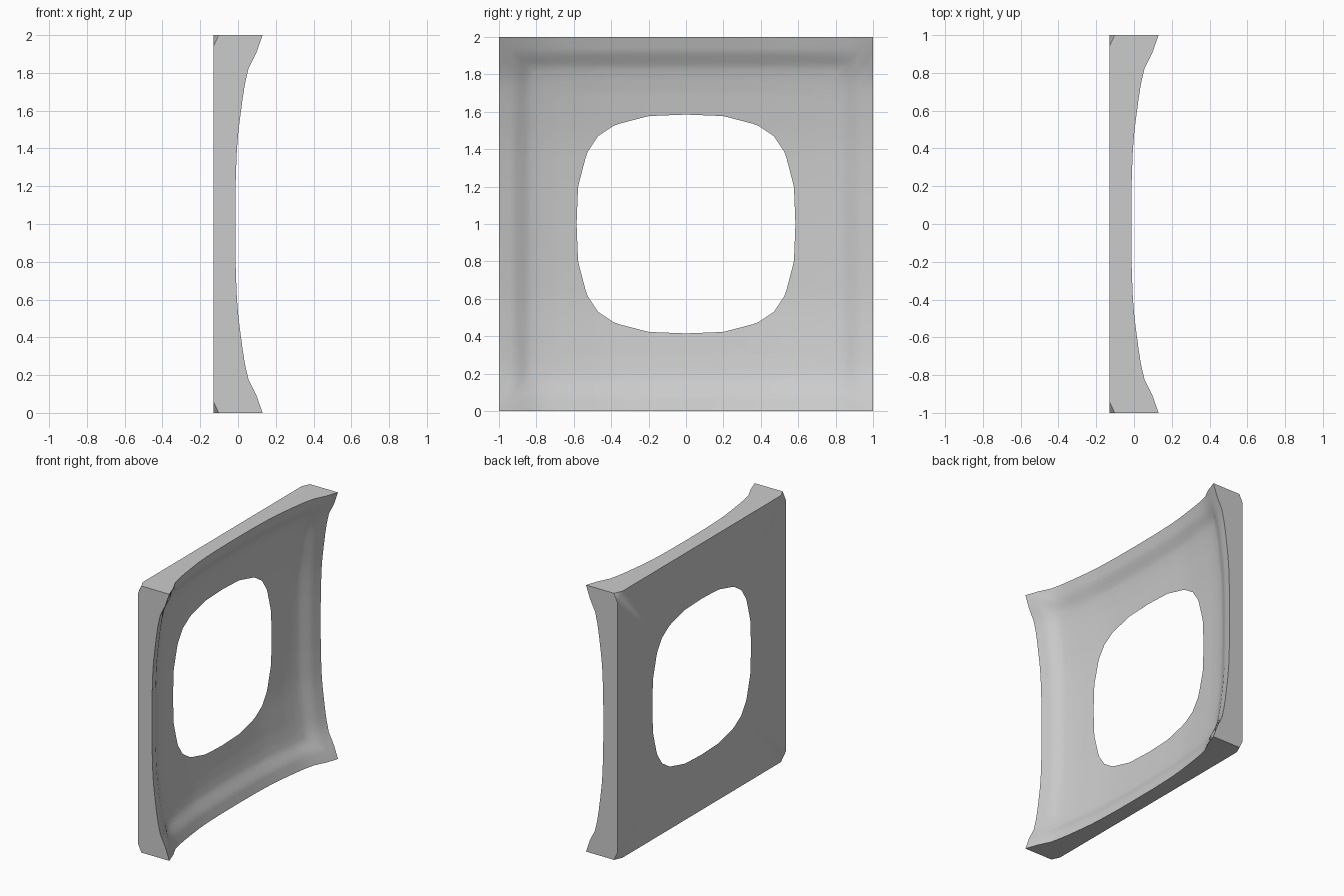
import bpy, bmesh, math
from mathutils import Vector

cube = bpy.data.objects.get("Cube")
if cube:
    bpy.data.objects.remove(cube, do_unlink=True)

BACK, BASE = -0.13, -0.158   # back plane, lowest level of the dish
SIDE, RINGS = 32, 22         # segments per side, rings from hole to rim

# Rise of the dish away from the middle, used along both axes
RISE = [(0, 0), (.2, .001), (.38, .007), (.47, .014), (.53, .021), (.585, .028),
        (.7, .043), (.78, .058), (.84, .074), (.92, .119), (1, .144)]


def rise(t):
    t = min(abs(t), 1)
    for (a, ha), (b, hb) in zip(RISE, RISE[1:]):
        if t <= b:
            return ha + (hb - ha) * (t - a) / (b - a)
    return RISE[-1][1]


def dish(y, z):
    return BASE + rise(y) + rise(z)


def hole_scale(y, z):
    # Where the dish cuts through the back plane in this direction
    lo, hi = 0, 1
    for _ in range(30):
        mid = (lo + hi) / 2
        if dish(y * mid, z * mid) < BACK:
            lo = mid
        else:
            hi = mid
    return hi


# Points around the square outline
outline = []
for quarter in range(4):
    c, s = [(1, 0), (0, 1), (-1, 0), (0, -1)][quarter]
    for i in range(SIDE):
        u = math.tan(math.pi / 4 * (2 * i / SIDE - 1))
        outline.append((c - s * u, s + c * u))

bm = bmesh.new()

# Dished front: rings from the thin hole edge out to the square rim
rings = []
for r in range(RINGS + 1):
    ring = []
    for y, z in outline:
        k = hole_scale(y, z)
        k += (1 - k) * r / RINGS
        x = BACK if r == 0 else dish(y * k, z * k)
        ring.append(bm.verts.new((x, y * k, z * k + 1)))
    rings.append(ring)

# Outer walls and flat back close the ring at the hole edge
rings.append([bm.verts.new((BACK, y, z + 1)) for y, z in outline])
rings.append(rings[0])
n = len(outline)
for a, b in zip(rings, rings[1:]):
    for i in range(n):
        j = (i + 1) % n
        bm.faces.new((a[i], b[i], b[j], a[j]))

# Small cut on each corner of the back
for sy in (-1, 1):
    for sz in (-1, 1):
        normal = Vector((-1 / .028, sy / .06, sz / .06)).normalized()
        point = Vector((BACK, sy * .94, 1 + sz))
        bmesh.ops.bisect_plane(bm, geom=bm.verts[:] + bm.edges[:] + bm.faces[:],
                               plane_co=point, plane_no=normal, clear_outer=True)
        bmesh.ops.holes_fill(bm, edges=[e for e in bm.edges if e.is_boundary])
bmesh.ops.recalc_face_normals(bm, faces=bm.faces)

mesh = bpy.data.meshes.new("dished_panel")
bm.to_mesh(mesh)
bm.free()
panel = bpy.data.objects.new("dished_panel", mesh)
bpy.context.collection.objects.link(panel)

# Plain grey
grey = bpy.data.materials.new("light_grey")
grey.use_nodes = True
colour = (0.6, 0.6, 0.6, 1)
grey.diffuse_color = colour
grey.node_tree.nodes["Principled BSDF"].inputs["Base Color"].default_value = colour
mesh.materials.append(grey)

bpy.ops.object.select_all(action="DESELECT")
panel.select_set(True)
bpy.context.view_layer.objects.active = panel
bpy.ops.object.shade_smooth_by_angle(angle=math.radians(35))
